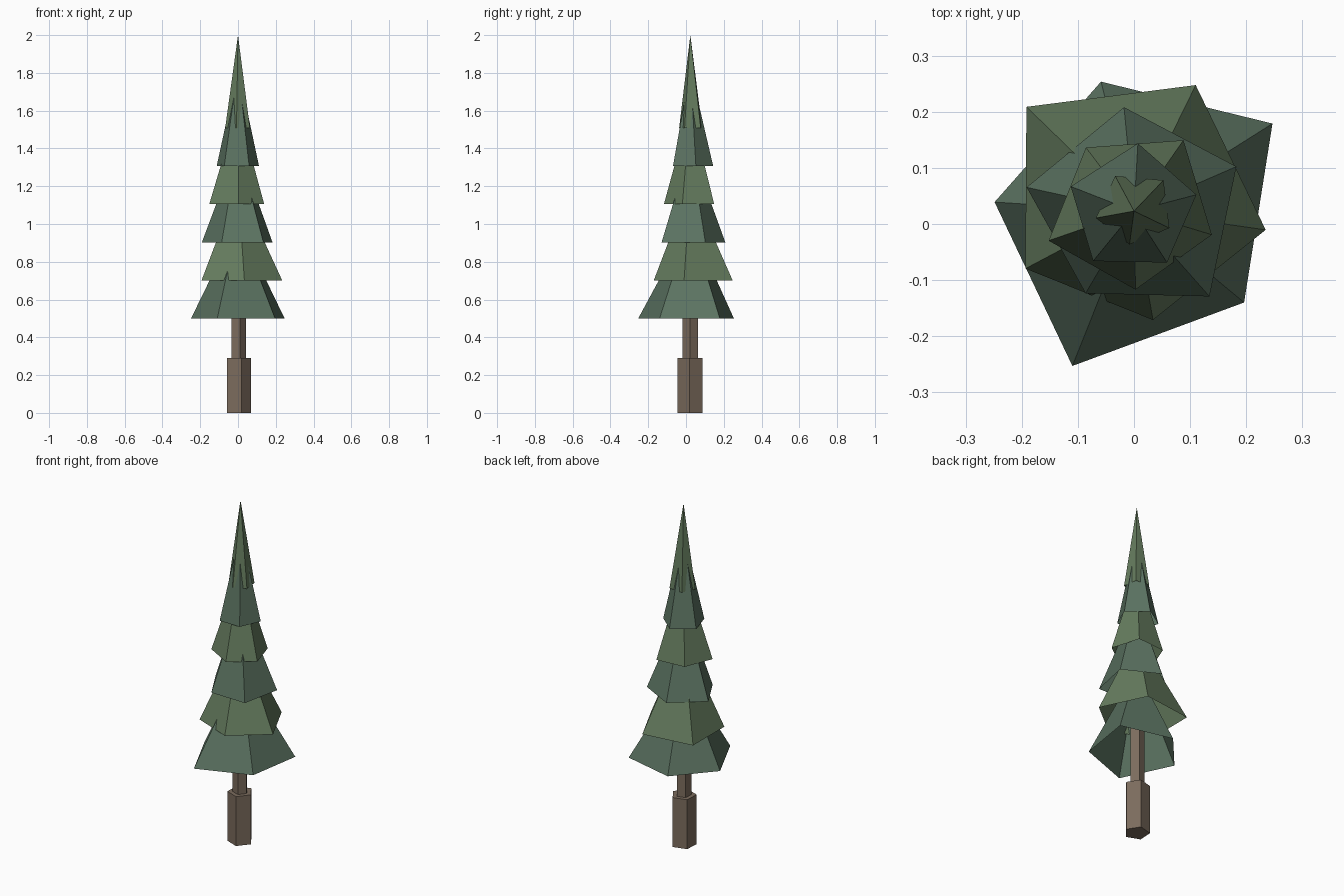
import bpy, bmesh
from math import radians, cos, sin

if "Cube" in bpy.data.objects:
    bpy.data.objects.remove(bpy.data.objects["Cube"])

CY = 0.023  # the trunk axis sits slightly behind the origin


def material(name, rgb):
    m = bpy.data.materials.new(name)
    m.diffuse_color = (*rgb, 1)
    m.use_nodes = True
    m.node_tree.nodes["Principled BSDF"].inputs["Base Color"].default_value = m.diffuse_color
    return m


def ring(bm, radii, start, z):
    pts = []
    for i, r in enumerate(radii):
        a = radians(start + 72 * i)
        pts.append(bm.verts.new((r * cos(a), CY + r * sin(a), z)))
    return pts


def finish(bm, name, mat):
    me = bpy.data.meshes.new(name)
    bm.to_mesh(me)
    bm.free()
    me.materials.append(mat)
    bpy.context.collection.objects.link(bpy.data.objects.new(name, me))


def trunk_part(name, radius, z0, z1, mat):
    # capped five-sided prism
    bm = bmesh.new()
    low = ring(bm, [radius] * 5, -75, z0)
    high = ring(bm, [radius] * 5, -75, z1)
    bm.faces.new(low[::-1])
    bm.faces.new(high)
    for i in range(5):
        j = (i + 1) % 5
        bm.faces.new((low[i], low[j], high[j], high[i]))
    finish(bm, name, mat)


def foliage_tier(name, radii, start, z, height, mat):
    # five-sided pyramid with an uneven rim, open underneath
    bm = bmesh.new()
    rim = ring(bm, radii, start, z)
    tip = bm.verts.new((0, CY, z + height))
    for i in range(5):
        bm.faces.new((rim[i], rim[(i + 1) % 5], tip))
    finish(bm, name, mat)


bark = material("bark", (0.20, 0.15, 0.11))
cool_green = material("cool_green", (0.105, 0.17, 0.12))
warm_green = material("warm_green", (0.13, 0.20, 0.112))

# Trunk
trunk_part("trunk_base", 0.07, 0.0, 0.29, bark)
trunk_part("trunk_upper", 0.042, 0.29, 0.8, bark)

# Foliage: rim radii, z, height; each tier is turned about 31.6 degrees
tiers = [
    ([.292, .238, .249, .297, .255], 0.50, 0.51),
    ([.250, .267, .219, .197, .237], 0.70, 0.51),
    ([.186, .196, .170, .203, .199], 0.903, 0.51),
    ([.142, .161, .140, .145, .154], 1.105, 0.51),
    ([.121, .115, .109, .115, .121], 1.307, 0.52),
    ([.069, .060, .070, .076, .071], 1.508, 0.492),
]
for k, (radii, z, h) in enumerate(tiers):
    foliage_tier(f"foliage_tier_{k + 1}", radii, 32.3 + 31.6 * k, z, h,
                 warm_green if k % 2 else cool_green)
